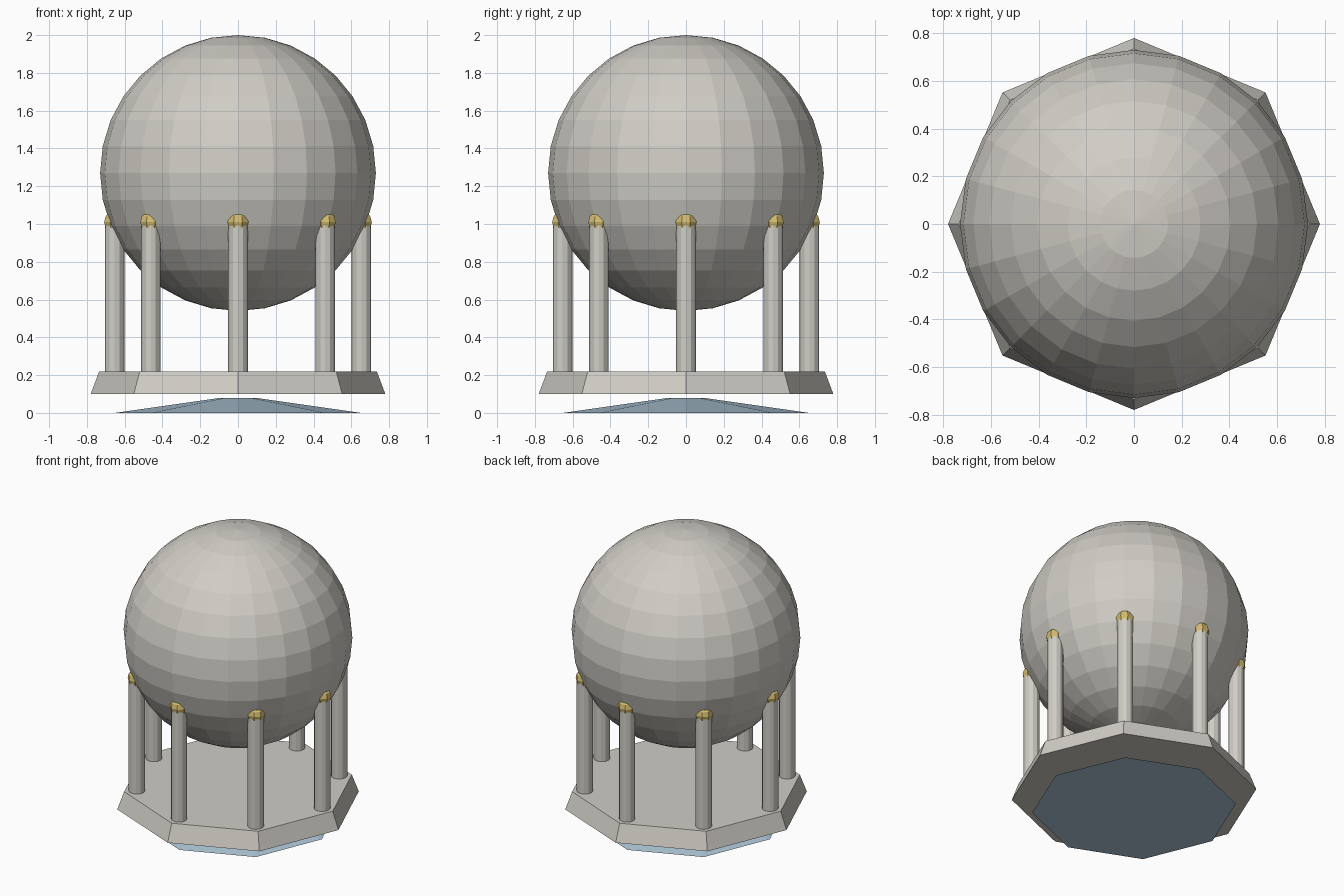
import bpy
import math

cube = bpy.data.objects.get("Cube")
if cube:
    bpy.data.objects.remove(cube, do_unlink=True)


def make_material(name, rgb):
    mat = bpy.data.materials.new(name)
    mat.use_nodes = True
    mat.diffuse_color = (*rgb, 1)
    mat.node_tree.nodes["Principled BSDF"].inputs["Base Color"].default_value = (*rgb, 1)
    return mat


stone = make_material("warm_grey", (0.63, 0.61, 0.56))
gold = make_material("gold", (0.66, 0.50, 0.16))
blue = make_material("pale_blue", (0.43, 0.58, 0.69))


def finish(name, mat):
    obj = bpy.context.object
    obj.name = name
    obj.data.materials.append(mat)
    return obj


def frustum(name, mat, sides, r_bottom, r_top, z0, z1, x=0, y=0):
    bpy.ops.mesh.primitive_cone_add(vertices=sides, radius1=r_bottom, radius2=r_top,
                                    depth=z1 - z0, location=(x, y, (z0 + z1) / 2))
    return finish(name, mat)


def ball(name, mat, segments, rings, radius, location, turn=0):
    bpy.ops.mesh.primitive_uv_sphere_add(segments=segments, ring_count=rings, radius=radius,
                                         location=location, rotation=(0, 0, turn))
    return finish(name, mat)


# Lower glow dish and octagonal platform
frustum("underside_cone", blue, 8, 0.65, 0.09, 0, 0.08)
frustum("platform", stone, 8, 0.78, 0.735, 0.1, 0.22)

# Main sphere
ball("main_sphere", stone, 24, 16, 0.73, (0, 0, 1.27))

# Ring of columns with gold caps
for i in range(8):
    angle = i * math.pi / 4
    x, y = 0.653 * math.cos(angle), 0.653 * math.sin(angle)
    frustum(f"column_{i + 1}", stone, 12, 0.052, 0.052, 0.22, 1.01, x, y)
    ball(f"column_cap_{i + 1}", gold, 8, 6, 0.06, (x, y, 1.01), math.pi / 8)
